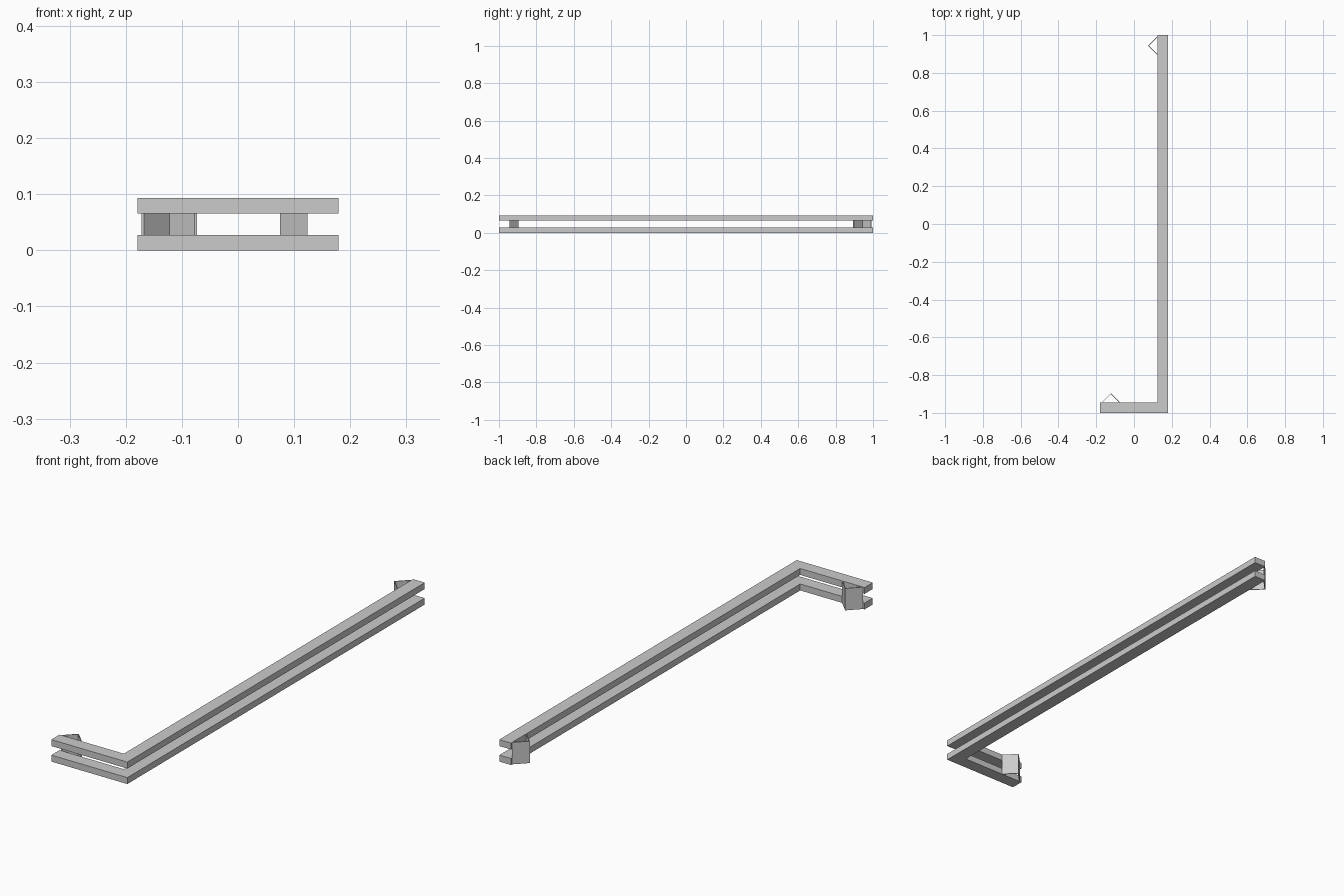
import bpy
import bmesh

cube = bpy.data.objects.get("Cube")
if cube:
    bpy.data.objects.remove(cube, do_unlink=True)

grey = bpy.data.materials.new("light grey")
grey.use_nodes = True
grey.diffuse_color = (0.6, 0.6, 0.6, 1)
grey.node_tree.nodes["Principled BSDF"].inputs["Base Color"].default_value = (0.6, 0.6, 0.6, 1)


def extrude_profile(name, points, bottom, top):
    """Make a solid from a flat outline raised between two heights."""
    bm = bmesh.new()
    face = bm.faces.new([bm.verts.new((x, y, bottom)) for x, y in points])
    raised = bmesh.ops.extrude_face_region(bm, geom=[face])["geom"]
    verts = [v for v in raised if isinstance(v, bmesh.types.BMVert)]
    bmesh.ops.translate(bm, verts=verts, vec=(0, 0, top - bottom))
    bmesh.ops.recalc_face_normals(bm, faces=bm.faces)
    mesh = bpy.data.meshes.new(name)
    bm.to_mesh(mesh)
    bm.free()
    mesh.materials.append(grey)
    obj = bpy.data.objects.new(name, mesh)
    bpy.context.collection.objects.link(obj)
    return obj


HALF_X, HALF_Y, WIDTH = 0.179, 1.0, 0.055
HEIGHT, RAIL = 0.0935, 0.0275
inner_x, inner_y = HALF_X - WIDTH, WIDTH - HALF_Y

# Two stacked L-shaped rails
outline = [(-HALF_X, -HALF_Y), (HALF_X, -HALF_Y), (HALF_X, HALF_Y),
           (inner_x, HALF_Y), (inner_x, inner_y), (-HALF_X, inner_y)]
extrude_profile("lower_rail", outline, 0, RAIL)
extrude_profile("upper_rail", outline, HEIGHT - RAIL, HEIGHT)

# Thin V-shaped clips joining the rails near each free end
R, T = 0.0495, 0.0045
MARGIN = 0.0565
chevron = [(-R, 0), (T - R, 0), (0, R - T), (R - T, 0), (R, 0), (0, R)]
end_x, end_y = MARGIN - HALF_X, HALF_Y - MARGIN
extrude_profile("short_arm_clip",
                [(end_x + u, inner_y + v) for u, v in chevron], 0, HEIGHT)
extrude_profile("long_arm_clip",
                [(inner_x - v, end_y + u) for u, v in chevron], 0, HEIGHT)
